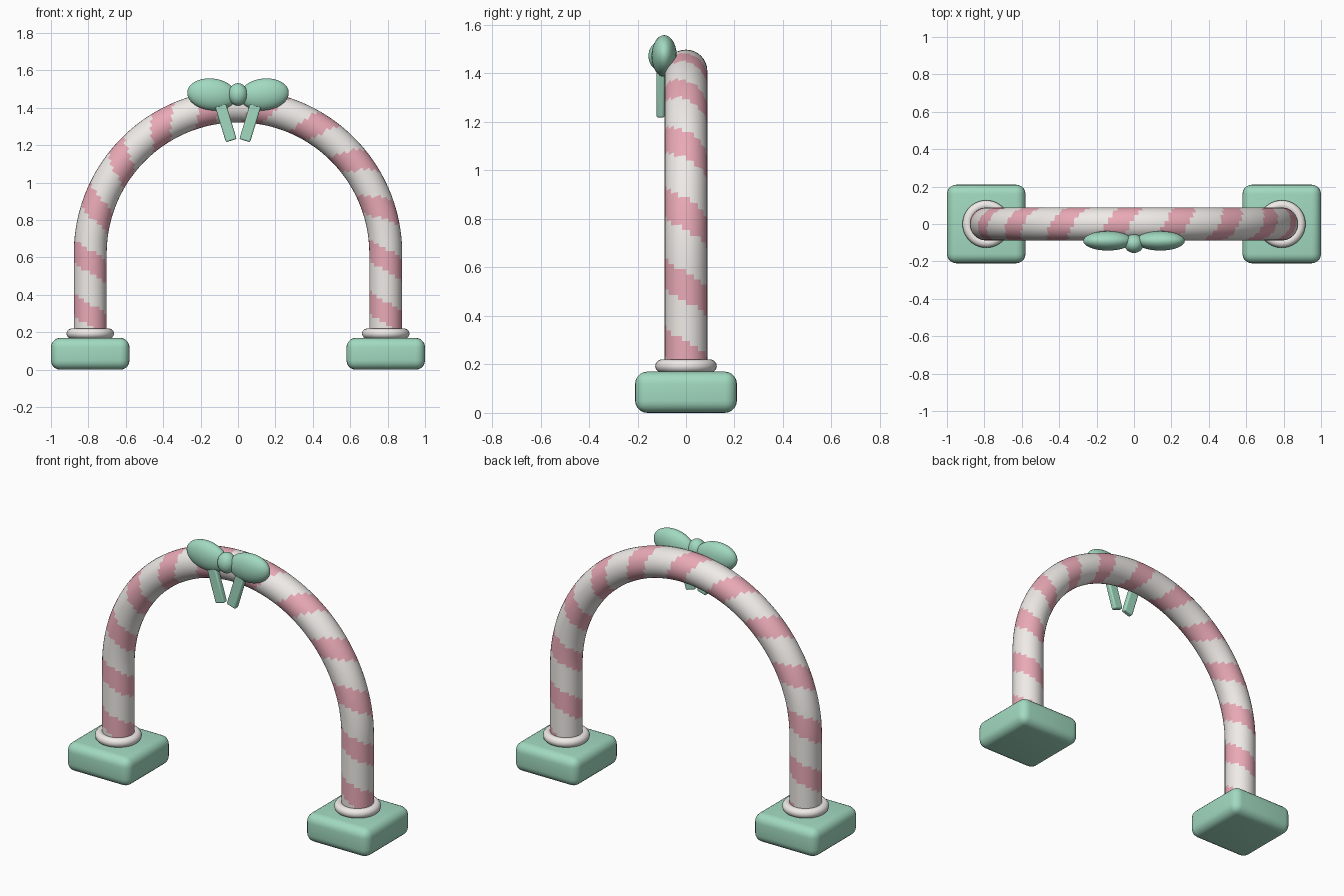
import bpy, bmesh, math
from mathutils import Vector

if "Cube" in bpy.data.objects:
    bpy.data.objects.remove(bpy.data.objects["Cube"])

def material(name, rgb):
    m = bpy.data.materials.new(name)
    m.diffuse_color = (*rgb, 1)
    m.use_nodes = True
    m.node_tree.nodes["Principled BSDF"].inputs["Base Color"].default_value = m.diffuse_color
    return m

MINT = material("mint", (0.36, 0.70, 0.53))
CREAM = material("cream", (0.86, 0.83, 0.80))
PINK = material("pink", (0.82, 0.40, 0.47))

def finish(name, mat, angle=60):
    ob = bpy.context.object
    ob.name = name
    ob.data.materials.append(mat)
    bpy.ops.object.transform_apply(location=False, rotation=False, scale=True)
    bpy.ops.object.shade_smooth_by_angle(angle=math.radians(angle))
    return ob

def bevel(ob, width, segments):
    b = ob.modifiers.new("round", 'BEVEL')
    b.width, b.segments = width, segments

SPAN, TUBE, Z0, Z1 = 0.79, 0.088, 0.17, 0.62
LEG, ARC = Z1 - Z0, math.pi * SPAN

def path(s):
    """Centre point and outward direction at distance s along the arch."""
    if s < LEG:
        return Vector((-SPAN, 0, Z0 + s)), Vector((-1, 0, 0))
    if s > LEG + ARC:
        return Vector((SPAN, 0, Z1 - (s - LEG - ARC))), Vector((1, 0, 0))
    a = (s - LEG) / SPAN
    out = Vector((-math.cos(a), 0, math.sin(a)))
    return Vector((0, 0, Z1)) + out * SPAN, out

# Striped tube: helical stripe assigned face by face
SIDES, RINGS, PITCH, START, WIDTH = 32, 160, 0.284, 0.478, 0.43
total = 2 * LEG + ARC
front = Vector((0, -1, 0))
bm = bmesh.new()
rings = []
for i in range(RINGS + 1):
    c, out = path(total * i / RINGS)
    rings.append([bm.verts.new(c + TUBE * (math.cos(t) * out + math.sin(t) * front))
                  for t in (2 * math.pi * j / SIDES for j in range(SIDES))])
for i in range(RINGS):
    for j in range(SIDES):
        k = (j + 1) % SIDES
        f = bm.faces.new((rings[i][j], rings[i][k], rings[i + 1][k], rings[i + 1][j]))
        s = total * (i + 0.5) / RINGS
        turn = (s - START) / PITCH + (j + 0.5) / SIDES + WIDTH / 2
        f.material_index = 1 if turn % 1 < WIDTH else 0
        f.smooth = True
bm.faces.new(rings[0])
bm.faces.new(rings[-1])
bmesh.ops.recalc_face_normals(bm, faces=bm.faces)
mesh = bpy.data.meshes.new("striped_arch")
bm.to_mesh(mesh)
bm.free()
mesh.materials.append(CREAM)
mesh.materials.append(PINK)
bpy.context.collection.objects.link(bpy.data.objects.new("striped_arch", mesh))

for side, tag in ((-1, "left"), (1, "right")):
    # Rounded foot block
    bpy.ops.mesh.primitive_cube_add(size=1, location=(side * SPAN, 0, 0.085))
    bpy.context.object.scale = (0.42, 0.42, 0.17)
    bevel(finish(tag + "_foot", MINT, 180), 0.05, 5)

    # Collar ring
    bpy.ops.mesh.primitive_torus_add(location=(side * SPAN, 0, 0.193), major_radius=0.1,
                                     minor_radius=0.027, major_segments=40, minor_segments=14)
    finish(tag + "_collar", CREAM, 180)

    # Bow loop
    bpy.ops.mesh.primitive_uv_sphere_add(segments=32, ring_count=20, radius=1,
                                         location=(side * 0.14, -0.09, 1.472),
                                         rotation=(0, -side * math.radians(6), 0))
    bpy.context.object.scale = (0.132, 0.052, 0.085)
    finish(tag + "_bow_loop", MINT, 180)

    # Bow tail
    bpy.ops.mesh.primitive_cube_add(size=1, location=(side * 0.068, -0.105, 1.33),
                                    rotation=(0, side * math.radians(17), 0))
    bpy.context.object.scale = (0.06, 0.034, 0.22)
    bevel(finish(tag + "_bow_tail", MINT, 40), 0.008, 3)

# Bow knot
bpy.ops.mesh.primitive_uv_sphere_add(segments=28, ring_count=18, radius=1, location=(0, -0.105, 1.472))
bpy.context.object.scale = (0.052, 0.05, 0.06)
finish("bow_knot", MINT, 180)
